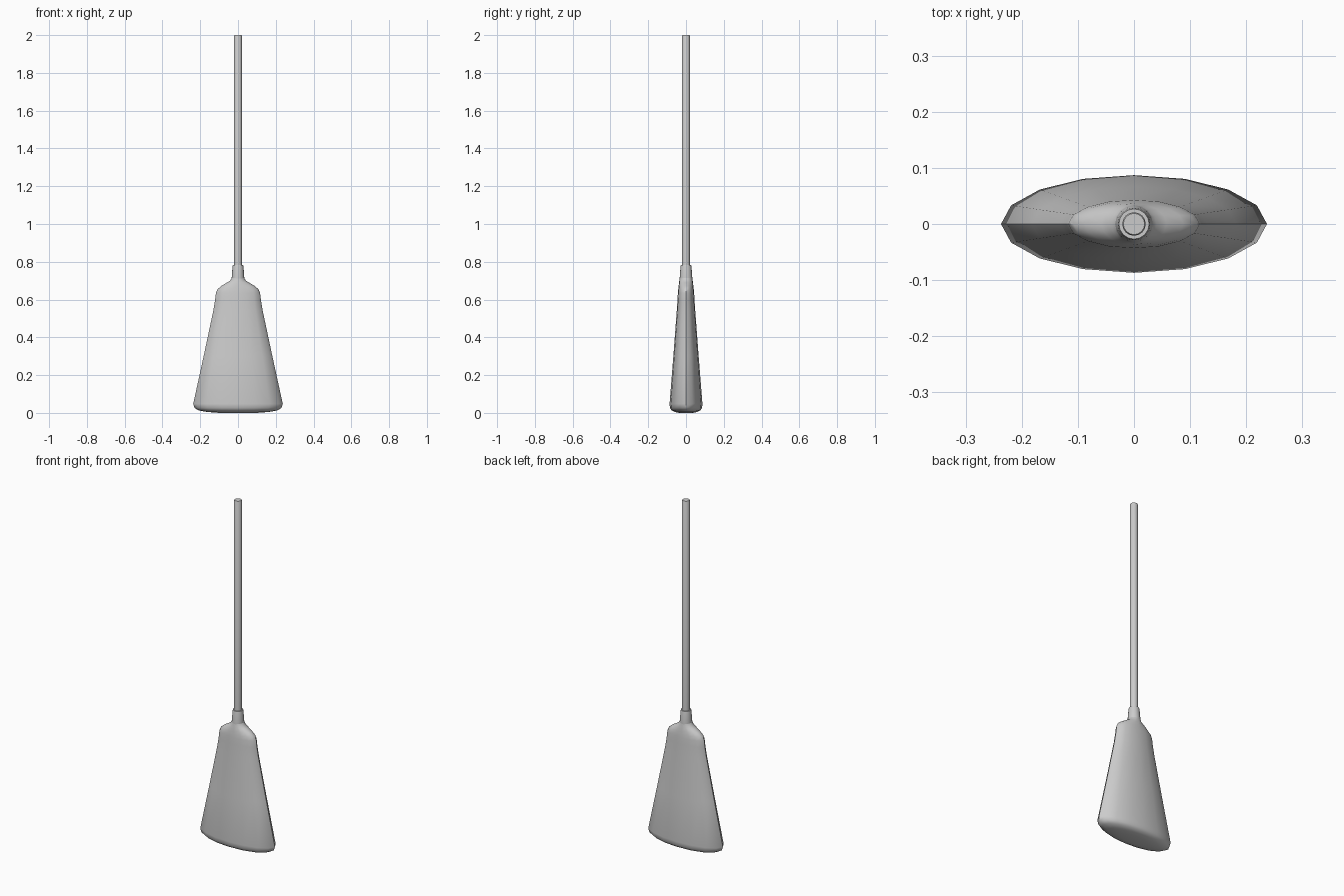
import bpy, bmesh
from math import cos, sin, pi

if "Cube" in bpy.data.objects:
    bpy.data.objects.remove(bpy.data.objects["Cube"])


def loft(name, rings, sides=16):
    """Stack of elliptical rings (z, half width, half depth), capped at both ends."""
    bm = bmesh.new()
    loops = []
    for z, rx, ry in rings:
        loops.append([bm.verts.new((rx * cos(2 * pi * i / sides),
                                    ry * sin(2 * pi * i / sides), z))
                      for i in range(sides)])
    for a, b in zip(loops, loops[1:]):
        for i in range(sides):
            j = (i + 1) % sides
            bm.faces.new((a[i], a[j], b[j], b[i]))
    bm.faces.new(loops[0][::-1])
    bm.faces.new(loops[-1])
    bmesh.ops.recalc_face_normals(bm, faces=bm.faces)
    mesh = bpy.data.meshes.new(name)
    bm.to_mesh(mesh)
    bm.free()
    obj = bpy.data.objects.new(name, mesh)
    bpy.context.collection.objects.link(obj)
    bpy.ops.object.select_all(action='DESELECT')
    obj.select_set(True)
    bpy.context.view_layer.objects.active = obj
    bpy.ops.object.shade_smooth_by_angle(angle=pi / 4)
    return obj


# Flared bristle head with rounded bottom rim and sloping shoulders
loft("bristle_head", [
    (0.0, 0.10, 0.035), (0.005, 0.165, 0.06), (0.013, 0.208, 0.076),
    (0.026, 0.230, 0.085), (0.048, 0.237, 0.087), (0.30, 0.182, 0.067),
    (0.54, 0.131, 0.049), (0.60, 0.121, 0.045), (0.635, 0.117, 0.043),
    (0.655, 0.108, 0.041), (0.672, 0.088, 0.039), (0.69, 0.058, 0.037),
    (0.702, 0.040, 0.035), (0.715, 0.033, 0.033)])

# Tapered collar gripping the handle
loft("collar", [(0.705, 0.034, 0.034), (0.715, 0.0335, 0.0335),
                (0.775, 0.029, 0.029), (0.783, 0.027, 0.027)])

# Long straight handle
loft("handle", [(0.72, 0.021, 0.021), (1.996, 0.021, 0.021), (2.0, 0.019, 0.019)])
